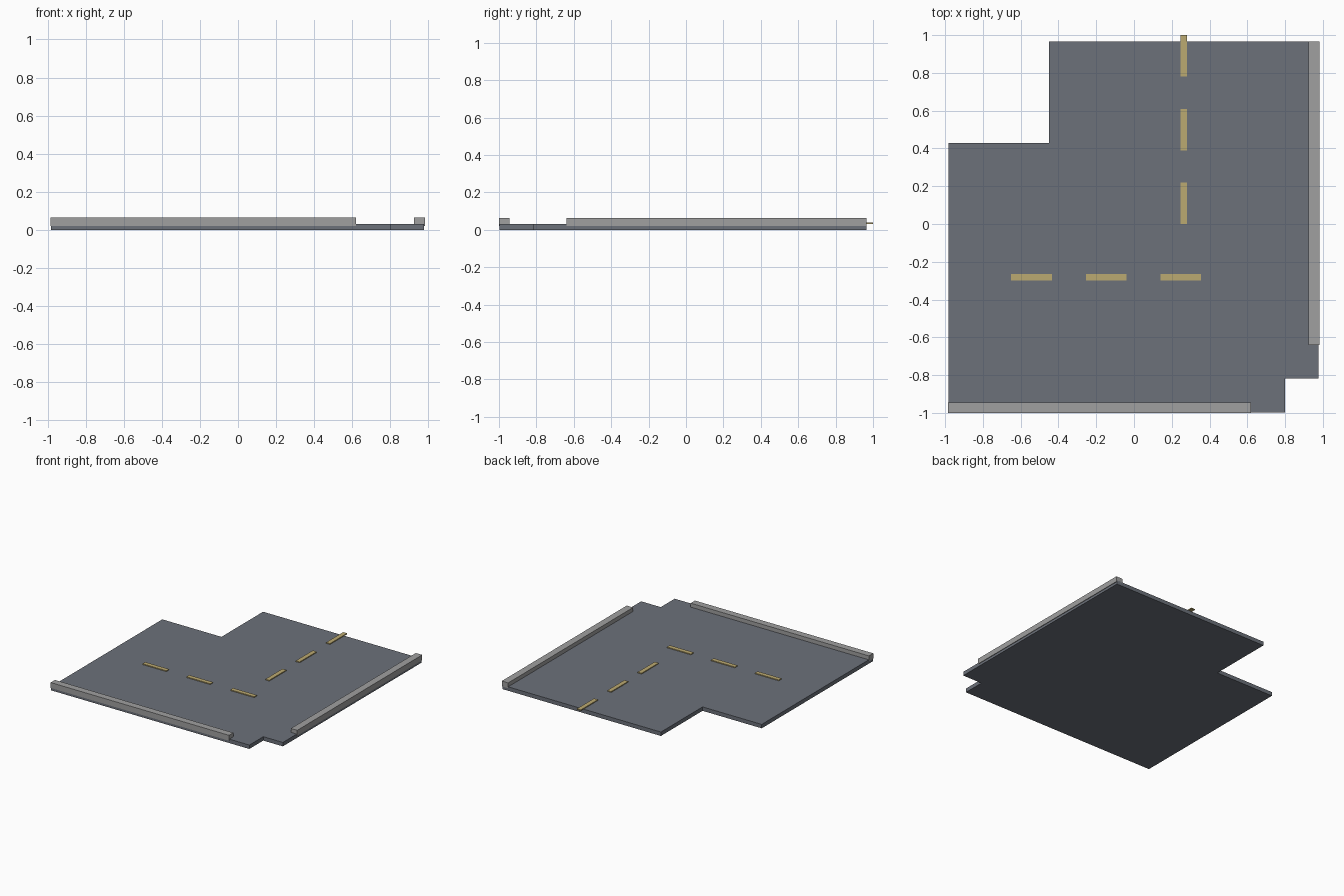
import bpy, bmesh

if "Cube" in bpy.data.objects:
    bpy.data.objects.remove(bpy.data.objects["Cube"])


def material(name, rgb):
    m = bpy.data.materials.new(name)
    m.diffuse_color = (*rgb, 1)
    m.use_nodes = True
    m.node_tree.nodes["Principled BSDF"].inputs["Base Color"].default_value = m.diffuse_color
    return m


asphalt = material("asphalt grey", (0.150, 0.165, 0.195))
concrete = material("concrete grey", (0.35, 0.35, 0.35))
paint = material("line yellow", (0.50, 0.40, 0.165))


def prism(name, outline, z0, z1, mat):
    """Extrude a flat outline from z0 up to z1."""
    bm = bmesh.new()
    face = bm.faces.new([bm.verts.new((x, y, z0)) for x, y in outline])
    ext = bmesh.ops.extrude_face_region(bm, geom=[face], use_keep_orig=True)
    for v in ext["geom"]:
        if isinstance(v, bmesh.types.BMVert):
            v.co.z = z1
    bmesh.ops.recalc_face_normals(bm, faces=bm.faces)
    mesh = bpy.data.meshes.new(name)
    bm.to_mesh(mesh)
    bm.free()
    mesh.materials.append(mat)
    obj = bpy.data.objects.new(name, mesh)
    bpy.context.collection.objects.link(obj)


def box(name, x0, x1, y0, y1, z0, z1, mat):
    prism(name, [(x0, y0), (x1, y0), (x1, y1), (x0, y1)], z0, z1, mat)


# Corner road slab with notched inner and outer corners
prism("road_slab", [(-0.982, -0.997), (0.80, -0.997), (0.80, -0.818), (0.976, -0.818),
                    (0.976, 0.965), (-0.45, 0.965), (-0.45, 0.43), (-0.982, 0.43)],
      0, 0.032, asphalt)

# Raised kerbs along the two outer edges
box("front_kerb", -0.984, 0.62, -1.0, -0.945, 0.02, 0.064, concrete)
box("side_kerb", 0.924, 0.981, -0.64, 0.965, 0.02, 0.064, concrete)

# Dashed centre lines
for i in range(3):
    x, y = -0.65 + 0.395 * i, 0.39 * i
    box(f"cross_dash_{i + 1}", x, x + 0.215, -0.299, -0.264, 0.031, 0.039, paint)
    box(f"long_dash_{i + 1}", 0.246, 0.281, y, y + 0.22, 0.031, 0.039, paint)
